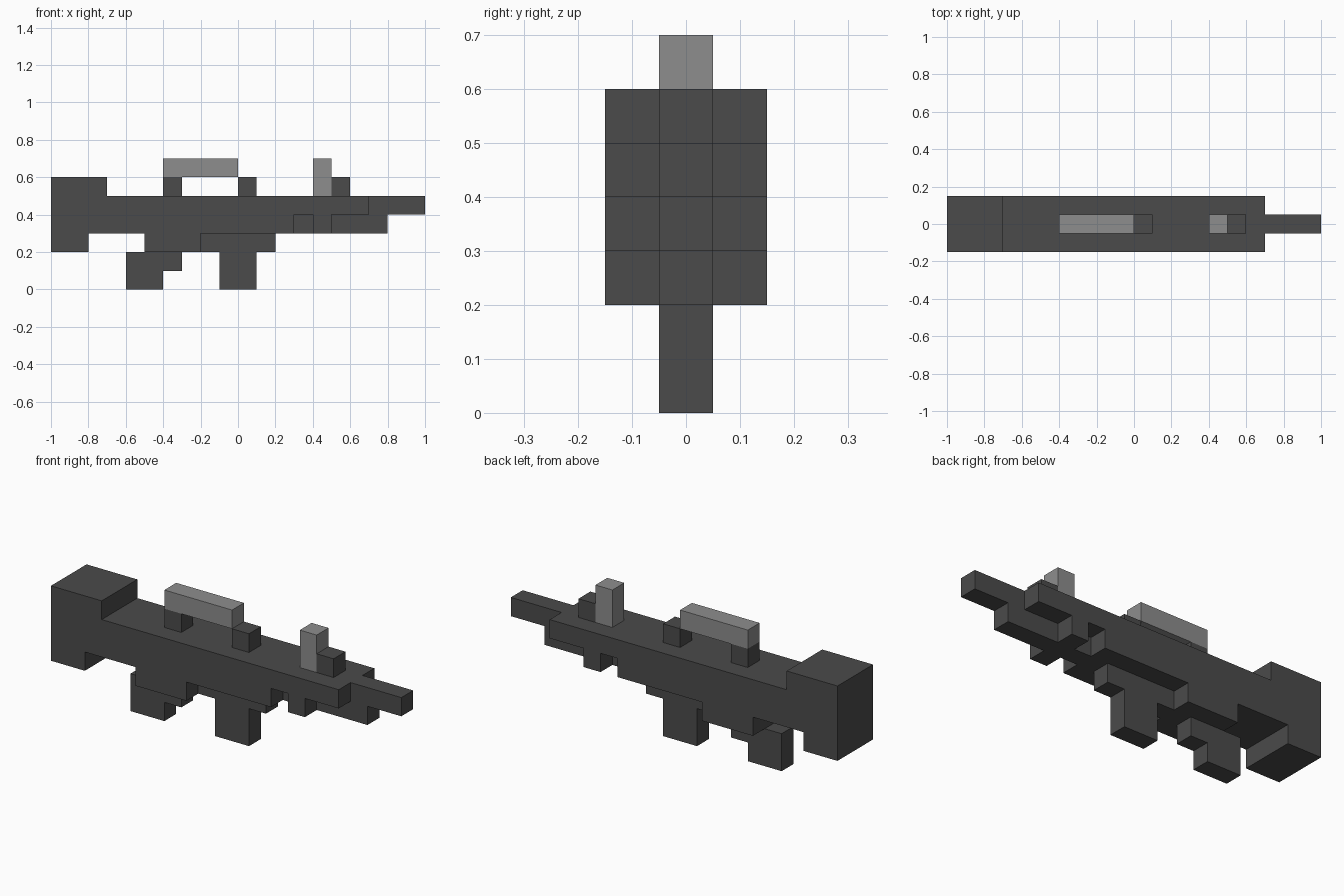
import bpy
import bmesh

cube = bpy.data.objects.get("Cube")
if cube:
    bpy.data.objects.remove(cube, do_unlink=True)


def material(name, value):
    mat = bpy.data.materials.new(name)
    mat.use_nodes = True
    colour = (value, value, value, 1)
    mat.diffuse_color = colour
    mat.node_tree.nodes["Principled BSDF"].inputs["Base Color"].default_value = colour
    return mat


DARK = material("dark grey", 0.07)
LIGHT = material("light grey", 0.27)


def extrude_profile(name, points, half_width, mat):
    """Extrude an x-z outline, given in tenths of a unit, evenly about y = 0."""
    bm = bmesh.new()
    verts = [bm.verts.new((x / 10, -half_width, z / 10)) for x, z in points]
    face = bm.faces.new(verts)
    grown = bmesh.ops.extrude_face_region(bm, geom=[face])["geom"]
    moved = [v for v in grown if isinstance(v, bmesh.types.BMVert)]
    bmesh.ops.translate(bm, verts=moved, vec=(0, 2 * half_width, 0))
    bmesh.ops.recalc_face_normals(bm, faces=bm.faces)
    mesh = bpy.data.meshes.new(name)
    bm.to_mesh(mesh)
    bm.free()
    mesh.materials.append(mat)
    obj = bpy.data.objects.new(name, mesh)
    bpy.context.collection.objects.link(obj)
    return obj


def box(name, x0, x1, z0, z1, mat=DARK):
    return extrude_profile(name, [(x0, z0), (x1, z0), (x1, z1), (x0, z1)], 0.05, mat)


# Wide body with the stock at the rear and notches under the front
extrude_profile("body", [
    (-10, 2), (-8, 2), (-8, 3), (-5, 3), (-5, 2), (-2, 2), (-2, 3), (3, 3),
    (3, 4), (4, 4), (4, 3), (5, 3), (5, 4), (7, 4), (7, 5), (-7, 5),
    (-7, 6), (-10, 6)], 0.15, DARK)

# Narrow barrel and the rod below it
extrude_profile("barrel", [
    (3, 3), (8, 3), (8, 4), (10, 4), (10, 5), (7, 5), (7, 4), (3, 4)], 0.05, DARK)

# Grip with trigger step, then the magazine with its housing
extrude_profile("grip", [
    (-6, 0), (-4, 0), (-4, 1), (-3, 1), (-3, 2), (-6, 2)], 0.05, DARK)
extrude_profile("magazine", [
    (-2, 2), (-1, 2), (-1, 0), (1, 0), (1, 2), (2, 2), (2, 3), (-2, 3)], 0.05, DARK)

# Rear sight: two mounts carrying a light tube
box("rear_sight_mount", -4, -3, 5, 6)
box("front_sight_mount", 0, 1, 5, 6)
box("sight_tube", -4, 0, 6, 7, LIGHT)

# Front post and its brace
box("front_post", 4, 5, 5, 7, LIGHT)
box("post_brace", 5, 6, 5, 6)
